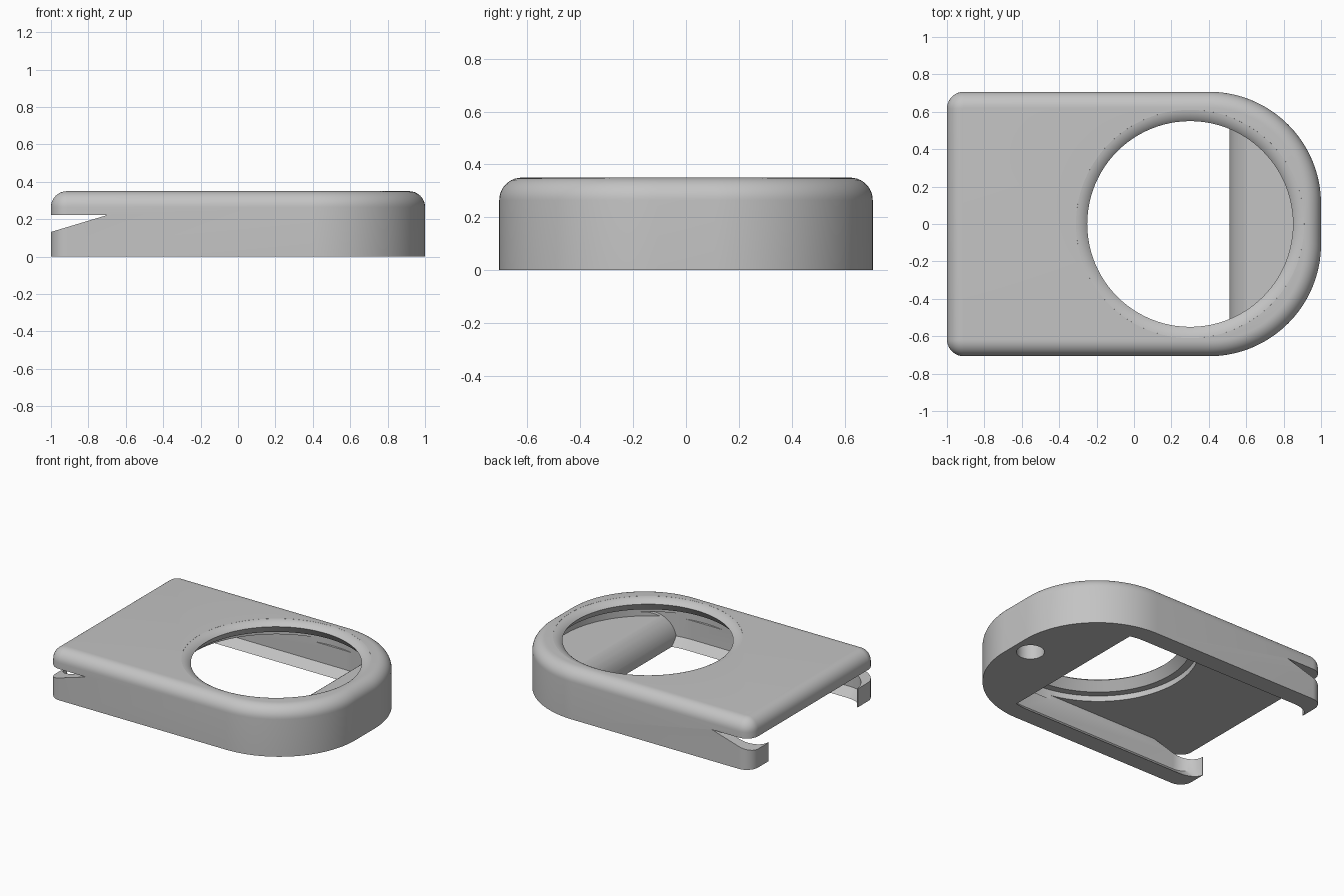
import bpy, bmesh
from math import sin, cos, asin, pi, radians

if "Cube" in bpy.data.objects:
    bpy.data.objects.remove(bpy.data.objects["Cube"])

grey = bpy.data.materials.new("plain_grey")
grey.use_nodes = True
colour = (0.55, 0.55, 0.55, 1)
grey.diffuse_color = colour
grey.node_tree.nodes["Principled BSDF"].inputs["Base Color"].default_value = colour

HALF, CORNER, TOP, CEILING = 0.707, 0.09, 0.35, 0.22
END_X, END_Y = 0.4, 0.107      # centres of the two large end corners


def arc(cx, cy, rx, ry, a0, a1, n):
    angles = [radians(a0 + (a1 - a0) * i / n) for i in range(n + 1)]
    return [(cx + rx * cos(a), cy + ry * sin(a)) for a in angles]


def round_end(half):
    """Right-hand end of a plan: two large corners joined by a short flat."""
    r = half - END_Y
    return (arc(END_X, -END_Y, r, r, -90, 0, 36)
            + arc(END_X, END_Y, r, r, 0, 90, 36))


def loft(name, rings):
    """Closed solid skinned through equal rings, capped at both ends."""
    bm = bmesh.new()
    loops = [[bm.verts.new(p) for p in ring] for ring in rings]
    n = len(loops[0])
    for a, b in zip(loops, loops[1:]):
        for i in range(n):
            j = (i + 1) % n
            bm.faces.new((a[i], a[j], b[j], b[i]))
    bm.faces.new(loops[0][::-1])
    bm.faces.new(loops[-1])
    bmesh.ops.recalc_face_normals(bm, faces=bm.faces)
    mesh = bpy.data.meshes.new(name)
    bm.to_mesh(mesh)
    bm.free()
    mesh.materials.append(grey)
    ob = bpy.data.objects.new(name, mesh)
    bpy.context.collection.objects.link(ob)
    return ob


def combine(target, tool, operation):
    """Apply a boolean, then discard the tool."""
    mod = target.modifiers.new("cut", 'BOOLEAN')
    mod.operation, mod.solver, mod.object = operation, 'EXACT', tool
    bpy.context.view_layer.objects.active = target
    bpy.ops.object.modifier_apply(modifier=mod.name)
    bpy.data.objects.remove(tool)


def outline(d):
    """Body plan, moved inward by d."""
    x, y, r = -1 + CORNER, HALF - CORNER, CORNER - d
    return (round_end(HALF - d) + arc(x, y, r, r, 90, 180, 10)
            + arc(x, -y, r, r, 180, 270, 10))


# Body with a rounded top edge
FILLET = 0.085
levels = [(0, 0)]
for i in range(11):
    t = pi / 2 * i / 10
    levels.append((FILLET * (1 - cos(t)), TOP - FILLET * (1 - sin(t))))
body = loft("holder_body", [[(x, y, z) for x, y in outline(d)] for d, z in levels])


def pocket_plan(half):
    """Pocket plan with a curved inward hook at the tip of each rail."""
    hook = arc(-0.86, 0.5, 0.135, half - 0.5, 90, 180, 12) + [(-1.1, 0.5)]
    return round_end(half) + hook + [(x, -y) for x, y in reversed(hook)]


# Underside pocket, narrower at its mouth and limited by a curved ramp block
walls = [(0.58, -0.1), (0.58, 0), (0.635, 0.055), (0.635, CEILING)]
pocket = loft("pocket", [[(x, y, z) for x, y in pocket_plan(w)] for w, z in walls])
ramp = arc(0.71, 0.02, 0.2, 0.2, 180, 90, 16)
side = [(-1.3, -0.2), (0.51, -0.2)] + ramp + [(0.75, 0.3), (-1.3, 0.3)]
limit = loft("limit", [[(x, y, z) for x, z in side] for y in (-0.9, 0.9)])
combine(pocket, limit, 'INTERSECT')
combine(body, pocket, 'DIFFERENCE')

# Tapered slots that free the two side clips
slot = [(-0.7, 0.222), (-1.1, 0.222), (-1.1, 0.102)]
combine(body, loft("slot", [[(x, y, z) for x, z in slot] for y in (-0.9, 0.9)]),
        'DIFFERENCE')

# Round window: softened top, sharp edge, undercut and a wider groove below
EDGE, SOFT, DROP = 0.55, 0.07, 0.03
bend = (SOFT ** 2 + DROP ** 2) / (2 * DROP)
profile = [(0.65, 0.19), (0.65, 0.26), (0.6, 0.26)]
for i in range(8):
    t = asin(SOFT / bend) * (1 - i / 8)
    profile.append((EDGE + SOFT - bend * sin(t), TOP - bend * (1 - cos(t))))
profile.append((EDGE + SOFT, 0.4))
window = loft("window", [[(x, y, z) for x, y in arc(0.3, 0, r, r, 0, 356.25, 95)]
                         for r, z in profile])
combine(body, window, 'DIFFERENCE')

# Small blind hole under the round end
peg = arc(0.87, 0, 0.09, 0.09, 0, 350, 35)
combine(body, loft("peg_hole", [[(x, y, z) for x, y in peg] for z in (-0.1, 0.13)]),
        'DIFFERENCE')

bpy.ops.object.select_all(action='DESELECT')
body.select_set(True)
bpy.context.view_layer.objects.active = body
bpy.ops.object.shade_smooth_by_angle(angle=radians(30))
